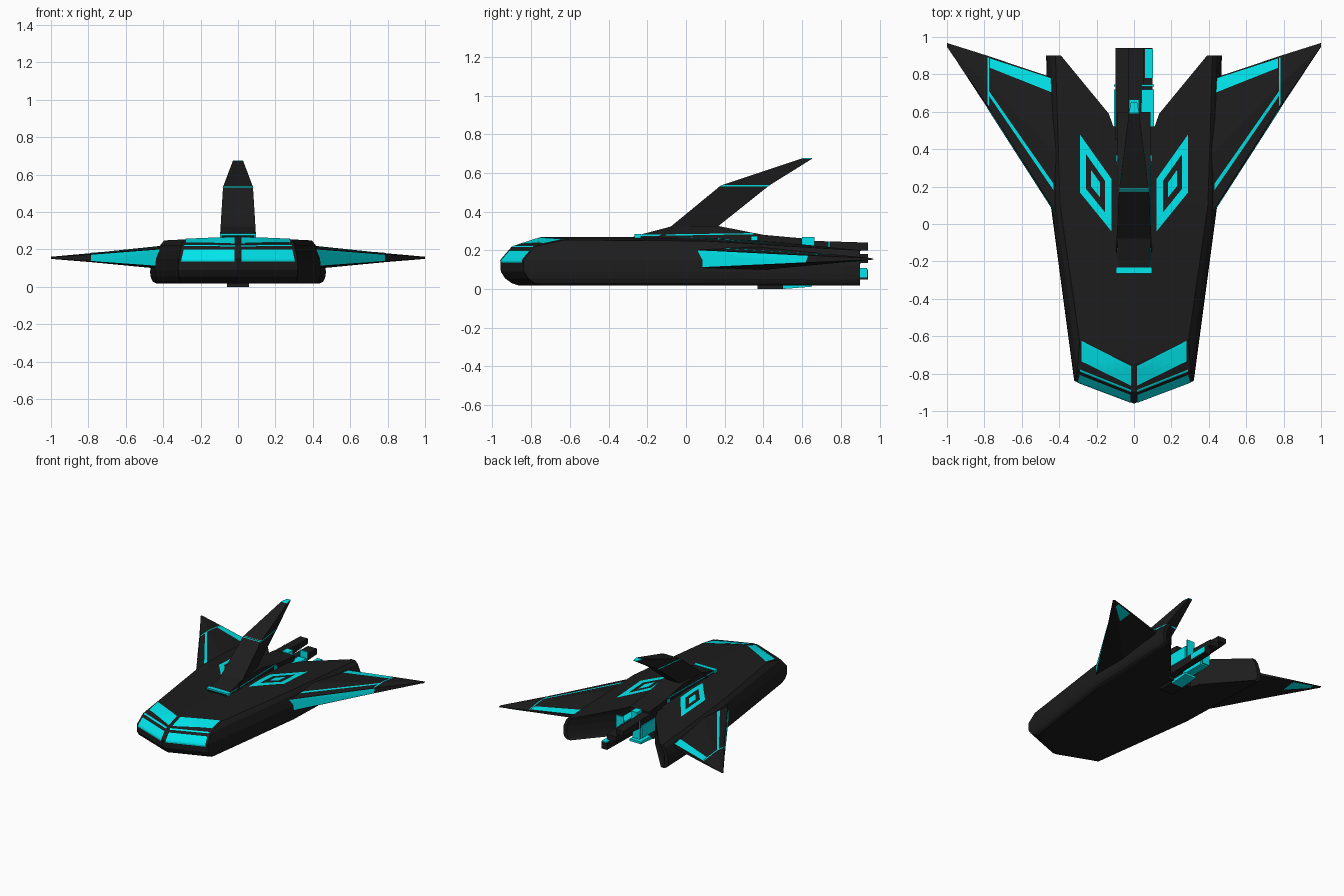
import bpy, bmesh
from mathutils import Vector
from mathutils.bvhtree import BVHTree

if "Cube" in bpy.data.objects:
    bpy.data.objects.remove(bpy.data.objects["Cube"])


def material(name, rgb):
    m = bpy.data.materials.new(name)
    m.diffuse_color = (*rgb, 1)
    m.use_nodes = True
    m.node_tree.nodes["Principled BSDF"].inputs["Base Color"].default_value = m.diffuse_color
    return m


BLACK = material("black_paint", (0.012, 0.012, 0.012))
CYAN = material("cyan_glow", (0.0, 0.8, 0.85))


def make(name, verts, faces, mat=BLACK, mirror=False):
    """Mesh object, optionally mirrored and welded across x = 0."""
    verts, faces = [tuple(v) for v in verts], [tuple(f) for f in faces]
    if mirror:
        n = len(verts)
        verts += [(-x, y, z) for x, y, z in verts]
        faces += [tuple(i + n for i in reversed(f)) for f in faces]
    me = bpy.data.meshes.new(name)
    me.from_pydata(verts, [], faces)
    bm = bmesh.new()
    bm.from_mesh(me)
    bmesh.ops.remove_doubles(bm, verts=bm.verts, dist=0.0002)
    bmesh.ops.recalc_face_normals(bm, faces=bm.faces)
    bm.to_mesh(me)
    bm.free()
    me.materials.append(mat)
    ob = bpy.data.objects.new(name, me)
    bpy.context.collection.objects.link(ob)
    return ob


def loft(rings):
    """Closed rings joined into a capped solid."""
    n = len(rings[0])
    verts = [p for r in rings for p in r]
    faces = [(k * n + i, k * n + (i + 1) % n, (k + 1) * n + (i + 1) % n, (k + 1) * n + i)
             for k in range(len(rings) - 1) for i in range(n)]
    faces += [tuple(range(n))[::-1], tuple(range(len(verts) - n, len(verts)))]
    return verts, faces


def extrude(name, yz, x0, x1, mat=BLACK):
    return make(name, *loft([[(x, y, z) for y, z in yz] for x in (x0, x1)]), mat)


def box(name, x0, x1, y0, y1, z0, z1, mat=BLACK):
    return extrude(name, [(y0, z0), (y1, z0), (y1, z1), (y0, z1)], x0, x1, mat)


def panel(name, tree, quads, direction, n=6):
    """Coloured quads projected along a direction onto a surface, both sides."""
    d = Vector(direction)
    verts, faces = [], []
    for quad in quads:
        a, b, c, e = [Vector(p) for p in quad]
        base = len(verts)
        for i in range(n + 1):
            for j in range(n + 1):
                p = a.lerp(b, i / n).lerp(e.lerp(c, i / n), j / n)
                hit = tree.ray_cast(p - d * 2, d)[0]
                verts.append((hit or p) - d * 0.003)
        faces += [(base + i * (n + 1) + j, base + (i + 1) * (n + 1) + j,
                   base + (i + 1) * (n + 1) + j + 1, base + i * (n + 1) + j + 1)
                  for i in range(n) for j in range(n)]
    return make(name, verts, faces, CYAN, mirror=True)


def flat(*pts):
    return [(x, y, 0) for x, y in pts]


# Hull: half outlines stacked in z, with a sloping roof, then mirrored
def hull_ring(z, dx, dy):
    pts = [(0, -0.96 + dy), (0.32 - 0.6 * dx, -0.84 + dy), (0.445 - dx, 0.1),
           (0.47 - dx, 0.9), (0.44 - dx, 0.9), (0.135, 0.59), (0.11, 0.52), (0, 0.52), (0, 0.1)]
    ring = []
    for x, y in pts:
        back = max(0, y - 0.1)
        roof = 0.268 - 0.05 * x - 0.06 * back
        ring.append((x, y, roof if z is None else z - (z - 0.02) * 0.25 * back))
    return ring


levels = [(0.017, 0.035, 0.10), (0.03, 0.015, 0.06), (0.055, 0.004, 0.025), (0.09, 0, 0.003),
          (0.15, 0.004, 0), (0.22, 0.028, 0.06), (None, 0.05, 0.21)]
rings = [hull_ring(*lv) for lv in levels]
n = len(rings[0])
hull_v = [p for r in rings for p in r]
hull_f = [(k * n + i, k * n + i + 1, (k + 1) * n + i + 1, (k + 1) * n + i)
          for k in range(len(rings) - 1) for i in range(n - 2)]
t = len(hull_v) - n
for s in (0, t):
    hull_f += [(s, s + 1, s + 2, s + 8), (s + 8, s + 2, s + 3, s + 4, s + 5, s + 6, s + 7)]
make("hull", hull_v, hull_f, mirror=True)
hull = BVHTree.FromPolygons(hull_v, hull_f)

# Nose windows
panel("upper_windows", hull, [flat((0.015, -0.865), (0.28, -0.735), (0.28, -0.625), (0.015, -0.76)),
                              flat((0.015, -0.9), (0.29, -0.79), (0.29, -0.778), (0.015, -0.888))], (0, 0, -1))
panel("lower_windows", hull, [[(0.02, 0, 0.135), (0.305, 0, 0.135), (0.29, 0, 0.2), (0.02, 0, 0.2)]], (0, 1, 0))

# Diamond markings on the deck
outer = [Vector(p) for p in ((0.29, 0.48, 0), (0.29, 0.17, 0), (0.12, -0.04, 0), (0.12, 0.24, 0))]
mid = sum(outer, Vector()) / 4
inner = [mid + (p - mid) * 0.6 for p in outer]
quads = [[outer[i], outer[(i + 1) % 4], inner[(i + 1) % 4], inner[i]] for i in range(4)]
quads.append([mid + (p - mid) * 0.28 for p in outer])
panel("deck_diamonds", hull, quads, (0, 0, -1), 4)

# Wings: six-sided sections from root to tip
sections = []
for x, le, te, h in ((0.36, -0.04, 0.757, 0.058), (0.785, 0.622, 0.9, 0.021), (0.99, 0.935, 0.968, 0.005)):
    c = le + 0.45 * (te - le)
    sections.append([(x, y, 0.155 + k * h) for y, k in
                     ((le, -0.9), (le + 0.012, 0.9), (c, 1.2), (te, 0.25), (te, -0.25), (c, -1.1))])
sections[-1] = [(x + 0.01 * (y > 0.94), y, z) for x, y, z in sections[-1]]
wing_v, wing_f = loft(sections)
make("wings", wing_v, wing_f, mirror=True)
wing = BVHTree.FromPolygons(wing_v, wing_f)

# Wing glow: leading edge, trailing panels, stripes
panel("wing_leading_edges", wing, [[(0.42, 0, 0.112), (0.785, 0, 0.138), (0.785, 0, 0.172), (0.42, 0, 0.2)]], (0, 1, 0))
panel("wing_top_panels", wing, [flat((0.43, 0.70), (0.77, 0.835), (0.77, 0.885), (0.43, 0.775)),
                                flat((0.43, 0.18), (0.775, 0.685), (0.775, 0.71), (0.43, 0.215)),
                                flat((0.775, 0.63), (0.783, 0.64), (0.783, 0.89), (0.775, 0.89))], (0, 0, -1))
panel("wing_tip_undersides", wing, [flat((0.79, 0.78), (0.94, 0.91), (0.94, 0.945), (0.79, 0.895))], (0, 0, 1))

# Spine that carries the fin
extrude("spine", [(-0.27, 0.24), (-0.27, 0.272), (-0.07, 0.325), (0.17, 0.325), (0.4, 0.28),
                  (0.6, 0.262), (0.6, 0.22)], -0.088, 0.088)
extrude("spine_side_lines", [(-0.26, 0.273), (0.35, 0.283), (0.35, 0.289), (-0.26, 0.28)], -0.092, 0.092, CYAN)
box("spine_front_strip", -0.097, 0.097, -0.265, -0.232, 0.262, 0.285, CYAN)


# Swept fin with cyan band and tip
def fin_slice(z, y0, y1, w, grow=0.0):
    w, y0, y1 = w + grow, y0 - grow, y1 + grow
    return [(-w, y0, z), (w, y0, z), (0.6 * w, y1, z), (-0.6 * w, y1, z)]


make("fin", *loft([fin_slice(0.26, -0.155, 0.085, 0.097), fin_slice(0.535, 0.18, 0.43, 0.08),
                   fin_slice(0.672, 0.59, 0.65, 0.028)]))
make("fin_band", *loft([fin_slice(0.531, 0.175, 0.425, 0.08, 0.002), fin_slice(0.538, 0.19, 0.433, 0.079, 0.002)]), CYAN)
make("fin_tip", *loft([fin_slice(0.672, 0.592, 0.65, 0.027), fin_slice(0.676, 0.6, 0.652, 0.026)]), CYAN)

# Tail engine: three staggered booms with glowing vents
extrude("left_boom", [(0.45, 0.17), (0.45, 0.255), (0.94, 0.24), (0.94, 0.2)], -0.1, -0.03)
extrude("centre_boom", [(0.45, 0.11), (0.45, 0.2), (0.94, 0.18), (0.94, 0.135)], -0.03, 0.05)
extrude("right_boom", [(0.45, 0.04), (0.45, 0.12), (0.94, 0.1), (0.94, 0.05)], 0.05, 0.1)
box("right_boom_glow", 0.058, 0.102, 0.78, 0.935, 0.06, 0.108, CYAN)
box("centre_vent", -0.027, 0.027, 0.6, 0.665, 0.19, 0.268, CYAN)
for name, s in (("left", -1), ("right", 1)):
    xs = sorted((s * 0.04, s * 0.108))
    box(name + "_vent", *xs, 0.5, 0.72, 0.1, 0.2, CYAN)
    box(name + "_vent_bar", *xs, 0.735, 0.745, 0.1, 0.245, CYAN)
    box(name + "_deck_light", *sorted((s * 0.087, s * 0.096)), 0.335, 0.37, 0.25, 0.275, CYAN)

# Belly plate
box("belly_plate", -0.06, 0.06, 0.37, 0.5, 0.0, 0.03)
extrude("belly_light", [(0.5, 0.0), (0.65, 0.012), (0.65, 0.03), (0.5, 0.03)], -0.05, 0.05, CYAN)
